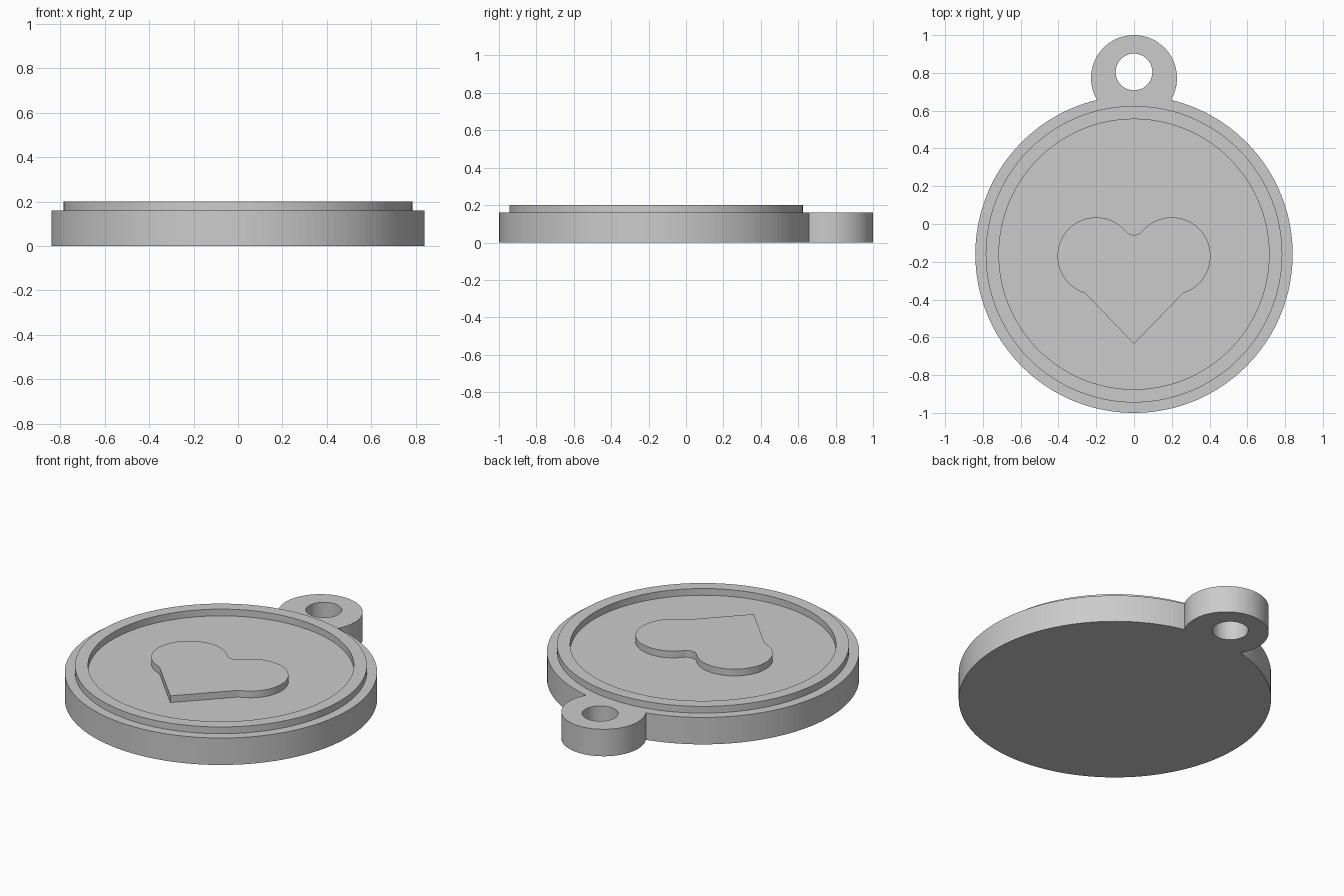
import bpy
import math
from math import pi, radians, atan2, sqrt

if "Cube" in bpy.data.objects:
    bpy.data.objects.remove(bpy.data.objects["Cube"])

grey = bpy.data.materials.new("plain_grey")
grey.diffuse_color = (0.6, 0.6, 0.6, 1.0)
grey.use_nodes = True
grey.node_tree.nodes["Principled BSDF"].inputs["Base Color"].default_value = grey.diffuse_color


def arc(cx, cy, r, a0, a1, n):
    """Points along an arc from angle a0 to a1, both ends included."""
    return [(cx + r * math.cos(a0 + (a1 - a0) * i / n),
             cy + r * math.sin(a0 + (a1 - a0) * i / n)) for i in range(n + 1)]


def circle(cx, cy, r, n):
    return arc(cx, cy, r, 0, 2 * pi, n)[:-1]


def plate(name, outlines, z0, z1):
    """Flat plate between two heights; inner outlines become holes."""
    curve = bpy.data.curves.new(name, 'CURVE')
    curve.dimensions = '2D'
    curve.fill_mode = 'BOTH'
    curve.extrude = (z1 - z0) / 2
    for pts in outlines:
        s = curve.splines.new('POLY')
        s.points.add(len(pts) - 1)
        for p, (x, y) in zip(s.points, pts):
            p.co = (x, y, 0, 1)
        s.use_cyclic_u = True
        s.use_smooth = False
    curve.materials.append(grey)
    ob = bpy.data.objects.new(name, curve)
    ob.location.z = (z0 + z1) / 2
    bpy.context.collection.objects.link(ob)
    bpy.ops.object.select_all(action='DESELECT')
    ob.select_set(True)
    bpy.context.view_layer.objects.active = ob
    bpy.ops.object.convert(target='MESH')
    return bpy.context.object


# Main dimensions
CY, R = -0.16, 0.84          # disc
LY, LR = 0.7725, 0.2275      # hanging loop
BASE, TOP = 0.16, 0.20

# Disc and loop share one outline, joined where the two circles cross
d = LY - CY
a = (d * d + R * R - LR * LR) / (2 * d)
h = sqrt(R * R - a * a)
disc_a, loop_a = atan2(a, h), atan2(a - d, h)
outline = (arc(0, CY, R, pi - disc_a, 2 * pi + disc_a, 140)[:-1]
           + arc(0, LY, LR, loop_a, pi - loop_a, 64)[:-1])
plate("tag_body", [outline, circle(0, 0.805, 0.097, 48)], 0, BASE)

# Raised ring
plate("raised_rim", [circle(0, CY, 0.785, 144), circle(0, CY, 0.715, 144)], BASE, TOP)

# Heart: point, two lobes and a rounded notch
HX, HY, HR = 0.2, -0.17, 0.205
NY, NR = -0.001, 0.0567
t = atan2(NY - HY, HX)
low = radians(73)
heart = ([(0, -0.635)]
         + arc(HX, HY, HR, -low, pi - t, 48)
         + arc(0, NY, NR, -t, t - pi, 12)[1:-1]
         + arc(-HX, HY, HR, t, pi + low, 48))
plate("heart", [heart], BASE, TOP)
